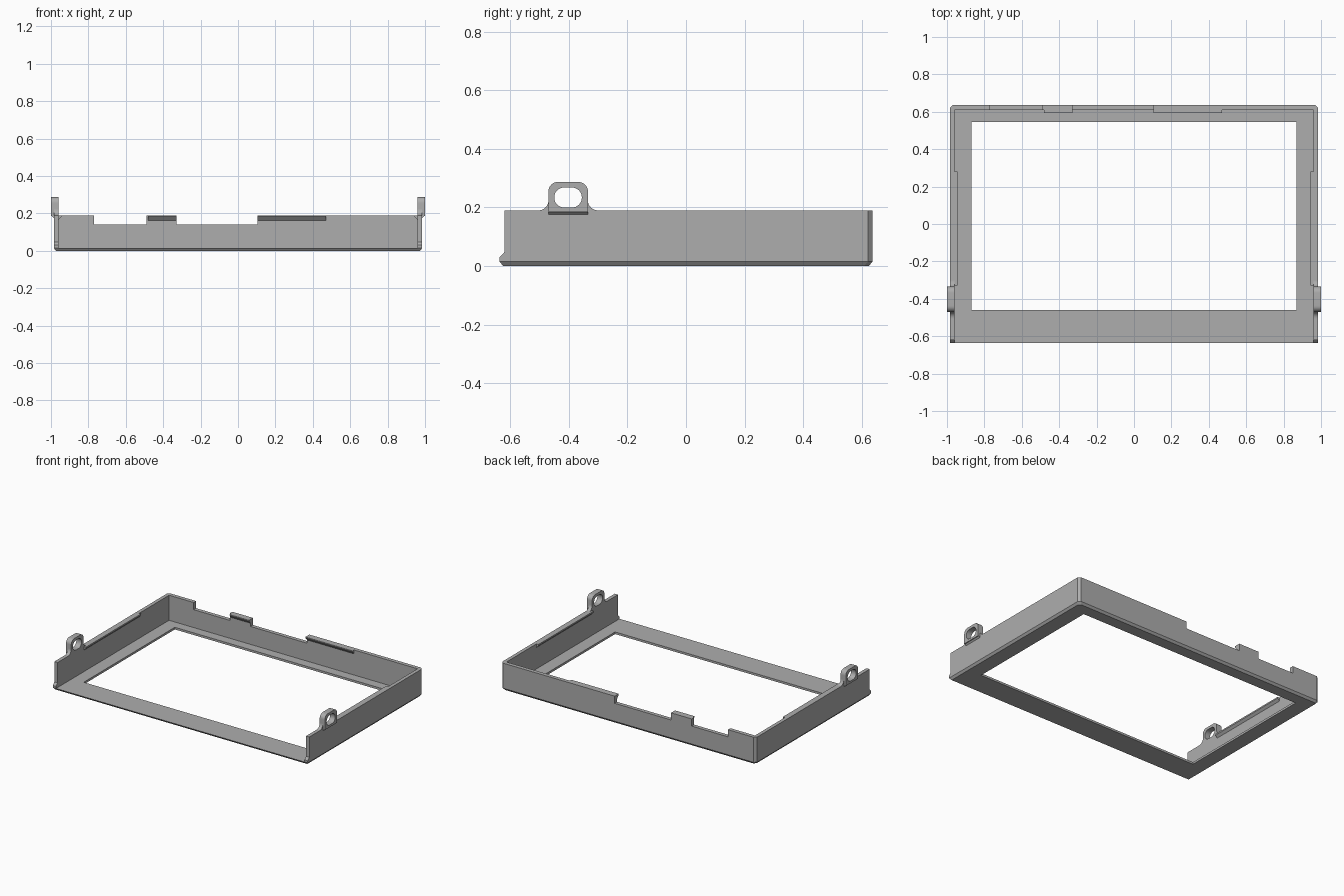
import bpy, bmesh
from math import cos, sin, radians
from mathutils import Vector

cube = bpy.data.objects.get("Cube")
if cube:
    bpy.data.objects.remove(cube, do_unlink=True)

grey = bpy.data.materials.new("plain grey")
grey.use_nodes = True
grey.diffuse_color = (0.42, 0.42, 0.42, 1)
grey.node_tree.nodes["Principled BSDF"].inputs["Base Color"].default_value = grey.diffuse_color

TOP, SIDE, BACK, FLOOR = 0.19, 0.985, 0.637, 0.015
INNER_X, INNER_Y = 0.96, 0.61


def finish(name, bm):
    bmesh.ops.recalc_face_normals(bm, faces=bm.faces)
    mesh = bpy.data.meshes.new(name)
    bm.to_mesh(mesh)
    bm.free()
    mesh.materials.append(grey)
    obj = bpy.data.objects.new(name, mesh)
    bpy.context.collection.objects.link(obj)
    return obj


def loft(name, rings):
    """Closed solid through rings with equal point counts."""
    bm = bmesh.new()
    loops = [[bm.verts.new(p) for p in ring] for ring in rings]
    n = len(loops[0])
    for low, high in zip(loops, loops[1:]):
        for i in range(n):
            j = (i + 1) % n
            bm.faces.new((low[i], low[j], high[j], high[i]))
    bm.faces.new(loops[0][::-1])
    bm.faces.new(loops[-1])
    return finish(name, bm)


def prism_x(name, profile, a, b):
    return loft(name, [[(x, y, z) for y, z in profile] for x in (a, b)])


def box(name, x0, x1, y0, y1, z0, z1):
    return prism_x(name, [(y0, z0), (y1, z0), (y1, z1), (y0, z1)], x0, x1)


def cut(target, cutter):
    mod = target.modifiers.new("cut", 'BOOLEAN')
    mod.operation = 'DIFFERENCE'
    mod.solver = 'EXACT'
    mod.object = cutter
    bpy.context.view_layer.objects.active = target
    bpy.ops.object.modifier_apply(modifier=mod.name)
    bpy.data.objects.remove(cutter, do_unlink=True)


def arc(cy, cz, r, start, end, steps=8):
    angles = [radians(start + (end - start) * i / steps) for i in range(steps + 1)]
    return [(cy + r * cos(a), cz + r * sin(a)) for a in angles]


def rounded(y0, y1, z0, z1, r):
    return (arc(y1 - r, z0 + r, r, -90, 0) + arc(y1 - r, z1 - r, r, 0, 90)
            + arc(y0 + r, z1 - r, r, 90, 180) + arc(y0 + r, z0 + r, r, 180, 270))


def outline(inset, z):
    """Outer footprint with bevelled back corners."""
    x, y, c = SIDE - inset, BACK - inset, 0.016
    return [(-x, -y, z), (x, -y, z), (x, y - c, z),
            (x - c, y, z), (-x + c, y, z), (-x, y - c, z)]


# Bezel tray: bevelled block hollowed out, open at the front
tray = loft("bezel_tray", [outline(0.012, 0), outline(0, FLOOR), outline(0, TOP)])
cut(tray, box("cavity", -INNER_X, INNER_X, -1, INNER_Y, FLOOR, 1))
cut(tray, box("screen_window", -0.87, 0.87, -0.46, 0.545, -1, 1))

# Cable notches in the back wall
for x0, x1 in ((-0.77, -0.49), (-0.33, 0.105)):
    cut(tray, box("notch", x0, x1, 0.5, 1, 0.14, 1))

# Step back the front ends of the side walls, leaving a low toe
cut(tray, prism_x("toe_cut", [(-0.8, 0.03), (-0.637, 0.03), (-0.62, 0.048),
                              (-0.62, 1), (-0.8, 1)], -2, 2))

# Snap ridges on the back wall
ridge = [(INNER_Y + 0.004, 0.163), (INNER_Y, 0.163), (0.593, 0.183),
         (0.593, TOP), (INNER_Y + 0.004, TOP)]
for name, x0, x1 in (("small_back_ridge", -0.48, -0.33), ("long_back_ridge", 0.105, 0.47)):
    prism_x(name, ridge, x0, x1)

# Mirrored side ridges and screw lugs
LUG0, LUG1, FILLET = -0.47, -0.335, 0.034
for side, s in (("left", 1), ("right", -1)):
    section = [(INNER_X + 0.004, 0.165), (INNER_X, 0.165), (0.945, 0.18),
               (0.945, TOP), (INNER_X + 0.004, TOP)]
    loft(side + "_side_ridge", [[(s * x, y, z) for x, z in section] for y in (-0.33, 0.28)])

    lug = prism_x(side + "_lug",
                  [(LUG0, TOP - 0.005), (LUG1, TOP - 0.005)]
                  + arc(LUG1 - 0.032, 0.255, 0.032, 0, 90)
                  + arc(LUG0 + 0.032, 0.255, 0.032, 90, 180), s * INNER_X, s * 1.0)
    cut(lug, prism_x("lug_hole", rounded(-0.45, -0.356, 0.2, 0.268, 0.033), s * 0.9, s * 1.1))

    # Sloped support under the overhanging lug
    support = [(0.98, 0.175), (SIDE, 0.176), (1.0, TOP), (0.98, TOP)]
    loft(side + "_lug_support", [[(s * x, y, z) for x, z in support] for y in (LUG0, LUG1)])

    # Concave fillets joining the lug to the wall
    for end, y, d, a in (("front", LUG0, -1, 0), ("rear", LUG1, 1, 180)):
        curve = arc(y + d * FILLET, TOP + FILLET, FILLET, a, -90 if a == 0 else 270)
        prism_x(f"{side}_{end}_lug_fillet", curve + [(y, TOP)], s * INNER_X, s * SIDE)

# Smooth the rounded parts and keep the hard edges
bpy.ops.object.select_all(action='DESELECT')
for obj in bpy.context.scene.objects:
    if obj.type == 'MESH' and "lug" in obj.name:
        obj.select_set(True)
        bpy.context.view_layer.objects.active = obj
bpy.ops.object.shade_smooth_by_angle(angle=radians(30))
